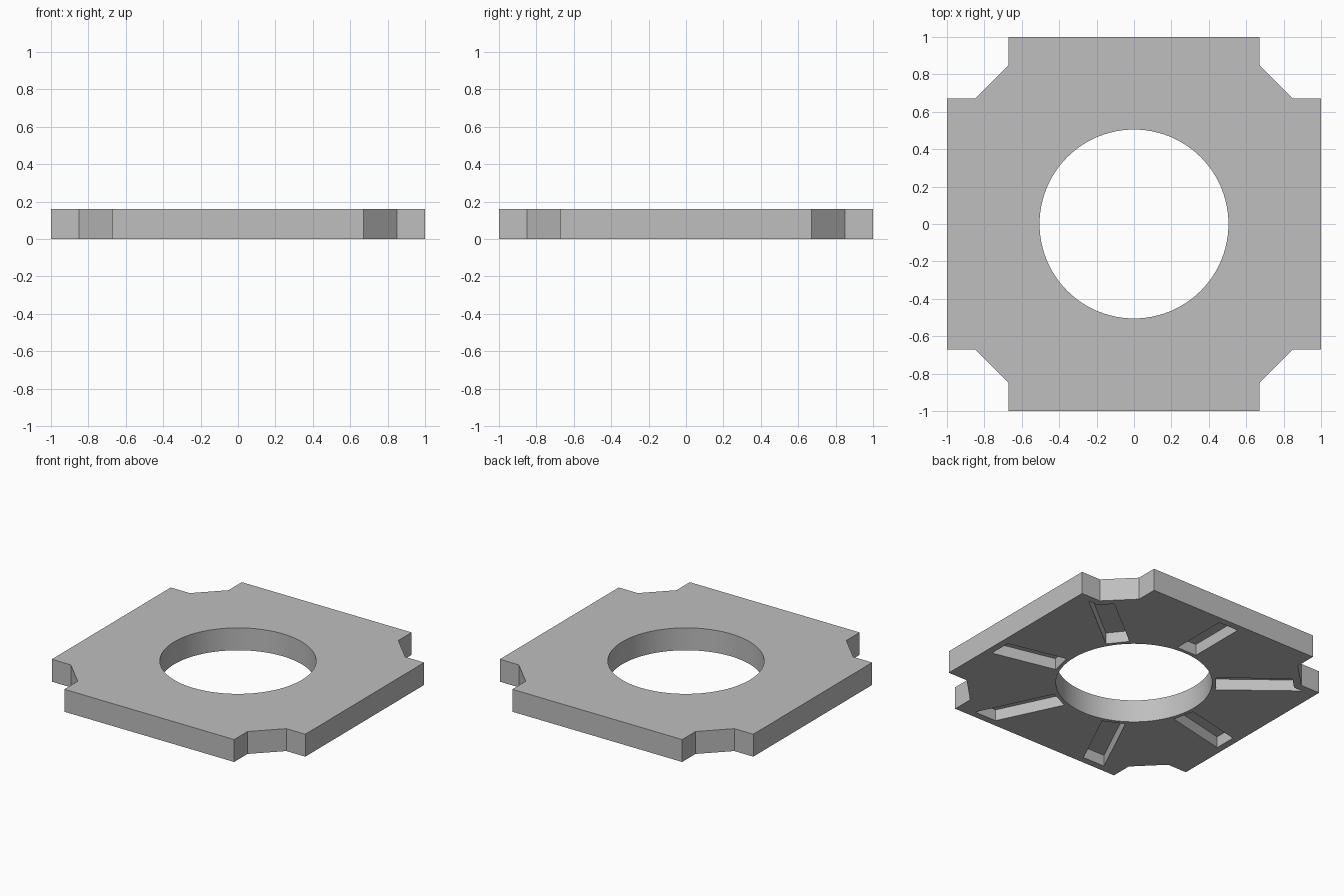
import bpy, bmesh
from math import radians
from mathutils import Matrix, Vector

cube = bpy.data.objects.get("Cube")
if cube:
    bpy.data.objects.remove(cube, do_unlink=True)

THICK = 0.16
HOLE_R = 0.505
SLOTS = 7
SLOT_W = 0.155
SLOT_DEPTH = 0.08
SLOT_START = 0.53

grey = bpy.data.materials.new("plain_grey")
grey.use_nodes = True
colour = (0.52, 0.52, 0.52, 1)
grey.diffuse_color = colour
grey.node_tree.nodes["Principled BSDF"].inputs["Base Color"].default_value = colour


def make_object(name, bm):
    bmesh.ops.recalc_face_normals(bm, faces=bm.faces)
    mesh = bpy.data.meshes.new(name)
    bm.to_mesh(mesh)
    bm.free()
    mesh.materials.append(grey)
    obj = bpy.data.objects.new(name, mesh)
    bpy.context.collection.objects.link(obj)
    return obj


def notched_prism(name, edge, notch, shoulder, bottom, top):
    """Square prism with a chamfered notch at each corner."""
    bm = bmesh.new()
    corner = [(edge, notch), (shoulder, notch), (notch, shoulder), (notch, edge)]
    verts = []
    for k in range(4):
        turn = Matrix.Rotation(radians(90 * k), 3, "Z")
        verts += [bm.verts.new(turn @ Vector((x, y, bottom))) for x, y in corner]
    face = bm.faces.new(verts)
    lifted = bmesh.ops.extrude_face_region(bm, geom=[face])["geom"]
    bmesh.ops.translate(bm, vec=(0, 0, top - bottom),
                        verts=[g for g in lifted if isinstance(g, bmesh.types.BMVert)])
    return make_object(name, bm)


def boolean(target, cutter, operation):
    """Apply a boolean and discard the cutter."""
    cutter.hide_render = True
    mod = target.modifiers.new("cut", "BOOLEAN")
    mod.operation = operation
    mod.solver = "EXACT"
    mod.object = cutter
    bpy.context.view_layer.objects.active = target
    bpy.ops.object.modifier_apply(modifier=mod.name)
    bpy.data.objects.remove(cutter, do_unlink=True)


# Plate with notched corners
plate = notched_prism("slotted_plate", 1, 0.67, 0.85, 0, THICK)

# Round centre hole
bm = bmesh.new()
bmesh.ops.create_cone(bm, cap_ends=True, segments=96, radius1=HOLE_R, radius2=HOLE_R, depth=1)
boolean(plate, make_object("hole_cutter", bm), "DIFFERENCE")

# Radial underside slots, ending a small margin inside the outline
bm = bmesh.new()
length = 1
for k in range(SLOTS):
    place = (Matrix.Rotation(radians(90 + 360 * k / SLOTS), 4, "Z")
             @ Matrix.Translation((SLOT_START + length / 2, 0, 0))
             @ Matrix.Diagonal((length, SLOT_W, 2 * SLOT_DEPTH, 1)))
    bmesh.ops.create_cube(bm, size=1, matrix=place)
slots = make_object("slot_cutter", bm)
limit = notched_prism("slot_limit", 0.95, 0.62, 0.83, -0.5, 0.5)
boolean(slots, limit, "INTERSECT")
boolean(plate, slots, "DIFFERENCE")

# Smooth hole wall, sharp edges elsewhere
bpy.ops.object.select_all(action="DESELECT")
plate.select_set(True)
bpy.context.view_layer.objects.active = plate
bpy.ops.object.shade_smooth_by_angle(angle=radians(30))
